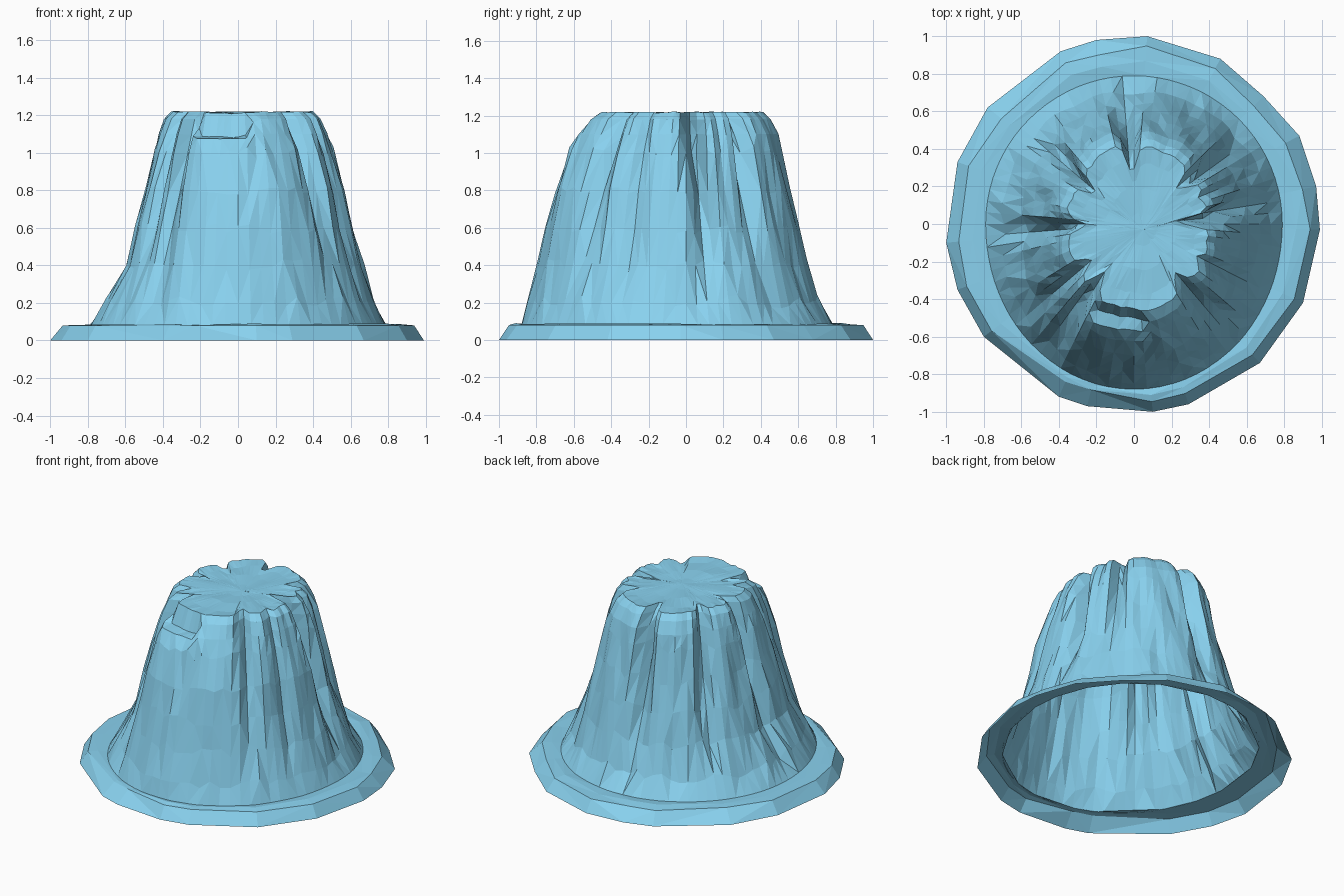
import bpy, bmesh, math, random
from mathutils import Vector, noise

if "Cube" in bpy.data.objects:
    bpy.data.objects.remove(bpy.data.objects["Cube"])

random.seed(4)
COLS = 80
Z = [.082, .2, .4, .6, .8, 1.0, 1.1, 1.18, 1.218]
# Wall radius per height on the right, back, left and front
SIDES = [
    [.79, .74, .67, .615, .57, .51, .475, .44, .40],
    [.79, .71, .655, .61, .56, .52, .50, .46, .42],
    [.79, .71, .60, .54, .49, .45, .42, .39, .35],
    [.88, .84, .79, .75, .70, .63, .58, .53, .47],
]
# Grooves: angle, half width (degrees), depth at top, bend (degrees)
GROOVES = [
    (3, 5, .19, 7), (22, 4, .04, 3), (39, 5, .12, -3), (92, 5, .15, 3),
    (141, 5, .12, -3), (181, 5, .10, 3), (219, 5, .10, 2),
    (238, 5, .14, -3), (309, 5, .11, 3), (332, 4, .05, 2),
]
# Brim outline seen from above
BRIM = [(.07, 1), (.46, .88), (.69, .68), (.88, .47), (.97, .2), (.99, -.03),
        (.9, -.42), (.67, -.74), (.29, -.96), (.1, -1), (-.25, -.97),
        (-.4, -.92), (-.8, -.6), (-.94, -.35), (-1, -.1), (-.94, .33),
        (-.78, .62), (-.39, .92), (-.2, .98)]


def side_radius(deg, k):
    q = (deg / 90) % 4
    i = int(q)
    t = (1 - math.cos((q - i) * math.pi)) / 2
    return SIDES[i][k] * (1 - t) + SIDES[(i + 1) % 4][k] * t


def groove_depth(deg, z):
    h = max(0, min(1, (z - .12) / .95))
    total = 0
    for angle, width, depth, bend in GROOVES:
        centre = angle + bend * math.sin(math.pi * min(1, z / 1.22))
        d = (deg - centre + 180) % 360 - 180
        total += depth * math.exp(-(d / width) ** 2) * (.1 + .9 * h) * (h > 0)
    return total


def bump(x, y, z, size, amount):
    return noise.noise(Vector((x, y, z)) * size) * amount


def build(name, rings, cap=None):
    bm = bmesh.new()
    loops = [[bm.verts.new(p) for p in ring] for ring in rings]
    n = len(loops[0])
    for lo, hi in zip(loops, loops[1:]):
        for i in range(n):
            j = (i + 1) % n
            quad = (lo[i], lo[j], hi[j], hi[i])
            # Alternate the diagonals at random for irregular facets
            if random.random() < .5:
                quad = quad[1:] + quad[:1]
            bm.faces.new((quad[0], quad[1], quad[2]))
            bm.faces.new((quad[0], quad[2], quad[3]))
    if cap:
        top = bm.verts.new(cap)
        for i in range(n):
            bm.faces.new((loops[-1][i], loops[-1][(i + 1) % n], top))
    me = bpy.data.meshes.new(name)
    bm.to_mesh(me)
    bm.free()
    ob = bpy.data.objects.new(name, me)
    bpy.context.collection.objects.link(ob)
    mat = bpy.data.materials.get("sky_blue") or bpy.data.materials.new("sky_blue")
    mat.diffuse_color = (.25, .64, .86, 1)
    mat.use_nodes = True
    mat.node_tree.nodes["Principled BSDF"].inputs["Base Color"].default_value = mat.diffuse_color
    me.materials.append(mat)


# Fluted hollow body, open underneath, with a low ledge at the front
LEDGE = {6: (.57, 1.075), 7: (.50, 1.085), 8: (.45, 1.21)}
rings = []
for k, z in enumerate(Z):
    ring = []
    for c in range(COLS):
        deg = c * 360 / COLS
        r, h = side_radius(deg, k), z
        if k in LEDGE:
            w = max(0, min(1, (20 - abs(deg - 260)) / 6))
            r += (LEDGE[k][0] - r) * w
            h += (LEDGE[k][1] - h) * w
        a = math.radians(deg)
        r -= groove_depth(deg, z)
        if k:
            x, y = math.cos(a), math.sin(a)
            r += bump(x, y, z * .4, 6, .02)
            h += bump(x, y, z + 7, 9, .06 if k < 6 else .008)
        ring.append((r * math.cos(a), r * math.sin(a), h))
    rings.append(ring)

# Slightly uneven flat top
mx, my = .05, -.03
for s in (.8, .5, .2):
    ring = []
    for x, y, _ in rings[8]:
        x, y = mx + (x - mx) * s, my + (y - my) * s
        ring.append((x, y, 1.212 + bump(x, y, 3, 7, .012)))
    rings.append(ring)
build("fluted_body", rings, (mx, my, 1.212))

# Irregular brim: sloping edge, faint fold, flat shelf up to the body
outer = [(x, y, 0) for x, y in BRIM]
edge, fold, inner = [], [], []
for x, y in BRIM:
    s = .93 + random.uniform(-.025, .025)
    a = math.atan2(y, x)
    r = side_radius(math.degrees(a), 0)
    ix, iy = r * math.cos(a), r * math.sin(a)
    edge.append((x * s, y * s, .08))
    fold.append(((x * s + ix) / 2, (y * s + iy) / 2,
                 .085 + random.uniform(-.006, .006)))
    inner.append((ix, iy, .082))
build("brim", [outer, edge, fold, inner])
